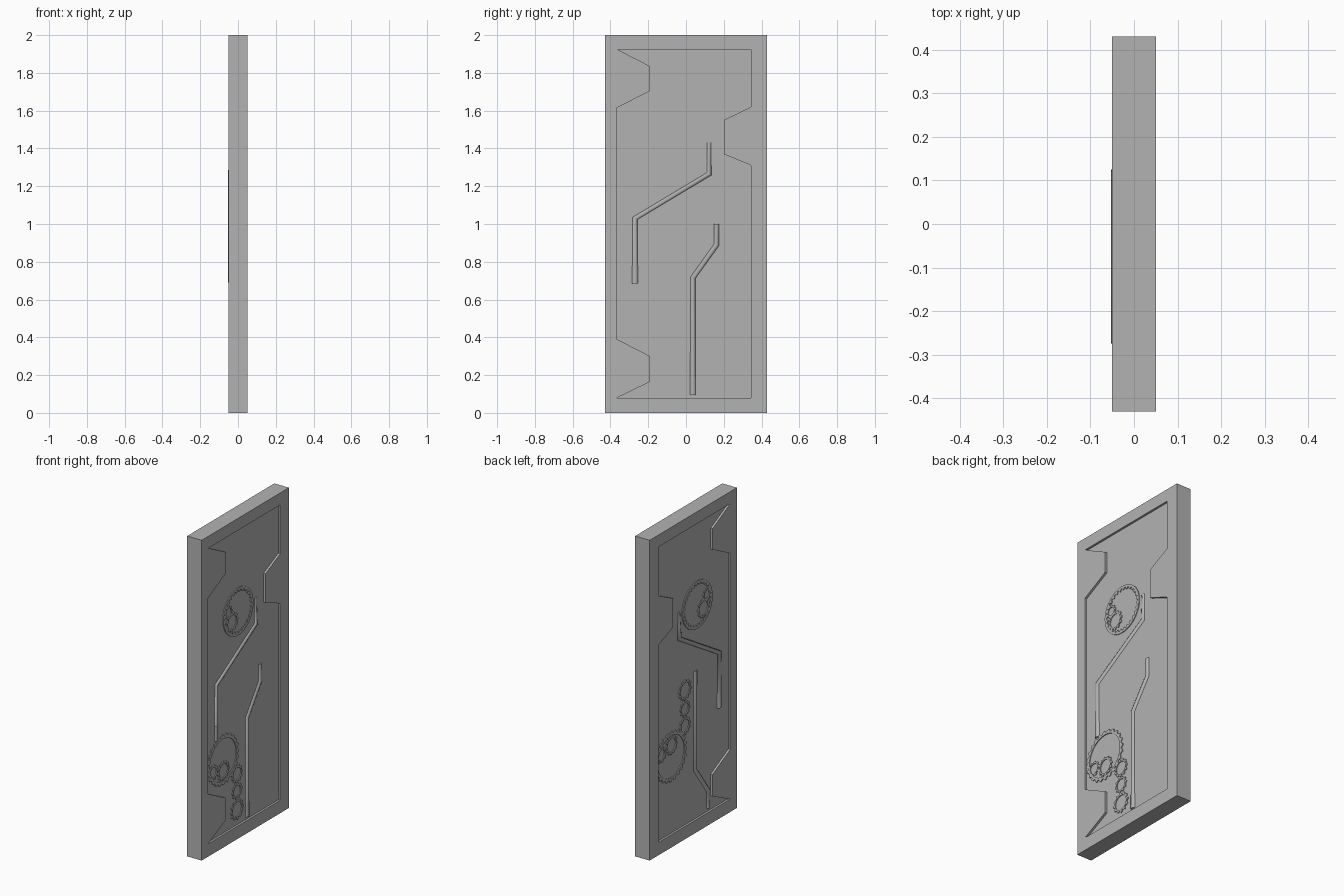
import bpy, bmesh, math
from mathutils import Vector

cube = bpy.data.objects.get("Cube")
if cube:
    bpy.data.objects.remove(cube)

FLOOR = 0.037      # distance of the sunken panel from the door's middle
RELIEF = 0.005     # height of the gears above the panel

grey = bpy.data.materials.new("door grey")
grey.use_nodes = True
grey.diffuse_color = (0.45, 0.45, 0.45, 1)
grey.node_tree.nodes["Principled BSDF"].inputs["Base Color"].default_value = grey.diffuse_color


def add_object(name, data):
    obj = bpy.data.objects.new(name, data)
    bpy.context.scene.collection.objects.link(obj)
    data.materials.append(grey)
    return obj


def mesh_object(name, bm):
    bmesh.ops.recalc_face_normals(bm, faces=bm.faces)
    mesh = bpy.data.meshes.new(name)
    bm.to_mesh(mesh)
    bm.free()
    return add_object(name, mesh)


def prism(name, outline, x0, x1):
    """Extrude a (y, z) outline from x0 to x1."""
    bm = bmesh.new()
    face = bm.faces.new([bm.verts.new((x0, y, z)) for y, z in outline])
    new = bmesh.ops.extrude_face_region(bm, geom=[face])["geom"]
    bmesh.ops.translate(bm, vec=(x1 - x0, 0, 0),
                        verts=[v for v in new if isinstance(v, bmesh.types.BMVert)])
    return mesh_object(name, bm)


def circle(radii, turn=0):
    n = len(radii)
    return [(r * math.cos(math.tau * i / n + turn), r * math.sin(math.tau * i / n + turn))
            for i, r in enumerate(radii)]


def gear(name, side, place, radius, teeth, width, inward=False):
    """Flat toothed ring standing on the sunken panel."""
    y0, z0 = place
    bite = min(0.012, radius * 0.16)
    toothed, plain = radius, radius - bite - width
    if inward:
        toothed, plain = radius - width, radius
    tooth = [toothed, toothed, toothed - bite, toothed - bite]
    rim = circle(tooth * teeth)
    hoop = circle([plain] * len(rim))
    bm = bmesh.new()
    rings = [[bm.verts.new((side * x, y0 + y, z0 + z)) for y, z in ring]
             for ring, x in ((rim, FLOOR - 0.005), (rim, FLOOR + RELIEF),
                             (hoop, FLOOR + RELIEF), (hoop, FLOOR - 0.005))]
    n = len(rim)
    for k, ring in enumerate(rings):
        after = rings[(k + 1) % 4]
        for i in range(n):
            j = (i + 1) % n
            bm.faces.new((ring[i], ring[j], after[j], after[i]))
    return mesh_object(name, bm)


def pipe(name, side, path, radius, depths):
    """Round pipe through (y, z) points, half buried in the panel."""
    curve = bpy.data.curves.new(name, "CURVE")
    curve.dimensions = "3D"
    curve.bevel_depth = radius
    curve.bevel_resolution = 2
    curve.use_fill_caps = True
    spline = curve.splines.new("POLY")
    spline.points.add(len(path) - 1)
    for point, (y, z), x in zip(spline.points, path, depths):
        point.co = (side * x, y, z, 1)
    return add_object(name, curve)


# Door slab with a notched panel sunk into both faces
door = prism("door_slab", [(-0.43, 0), (0.43, 0), (0.43, 2), (-0.43, 2)], -0.05, 0.05)
panel = [(-0.365, 1.925), (-0.19, 1.835), (-0.19, 1.705), (-0.365, 1.615),
         (-0.365, 0.39), (-0.19, 0.3), (-0.19, 0.165), (-0.365, 0.08),
         (0.345, 0.08), (0.345, 1.31), (0.2, 1.37), (0.2, 1.55),
         (0.345, 1.62), (0.345, 1.925)]
for side in (1, -1):
    cutter = prism("panel_cutter", panel, side * FLOOR, side * 0.1)
    cut = door.modifiers.new("panel", "BOOLEAN")
    cut.operation = "DIFFERENCE"
    cut.solver = "EXACT"
    cut.object = cutter
    bpy.context.view_layer.objects.active = door
    bpy.ops.object.modifier_apply(modifier=cut.name)
    bpy.data.objects.remove(cutter)

for side, label in ((1, "left"), (-1, "right")):
    # The lower group is turned half round on the opposite face
    def turn(y, z):
        return (y, z) if side > 0 else (-y, 1.10 - z)

    rest = 0.034 if side > 0 else 0.038

    # Pipes with thicker sleeves at their ends
    pipe(label + "_upper_pipe", side,
         [(0.122, 1.43), (0.122, 1.265), (-0.27, 1.03), (-0.27, 0.69)],
         0.015, [0.027, rest, rest, rest])
    pipe(label + "_upper_sleeve", side, [(-0.27, 0.78), (-0.27, 0.685)], 0.019, [0.031] * 2)
    pipe(label + "_lower_pipe", side,
         [turn(*p) for p in ((0.036, 0.1), (0.036, 0.715), (0.162, 0.89), (0.162, 1.0))],
         0.015, [0.034] * 4)
    pipe(label + "_lower_sleeve", side,
         [turn(0.036, 0.095), turn(0.036, 0.185)], 0.018, [0.031] * 2)

    # Upper ring gear with small gears inside
    gear(label + "_ring_gear", side, (-0.055, 1.41), 0.148, 28, 0.014, inward=True)
    gear(label + "_ring_gear_small", side, (-0.15, 1.44), 0.04, 9, 0.008)
    gear(label + "_ring_gear_medium", side, (-0.115, 1.365), 0.06, 11, 0.008)

    # Lower wheel and its train of small gears
    gear(label + "_wheel", side, turn(-0.205, 0.54), 0.157, 24, 0.014)
    train = [(-0.30, 0.495, 0.048, 10), (-0.2, 0.47, 0.06, 12),
             (-0.066, 0.4, 0.056, 11), (-0.066, 0.293, 0.05, 10), (-0.066, 0.177, 0.064, 12)]
    for i, (y, z, radius, teeth) in enumerate(train):
        gear(f"{label}_train_gear_{i + 1}", side, turn(y, z), radius, teeth, 0.008)
